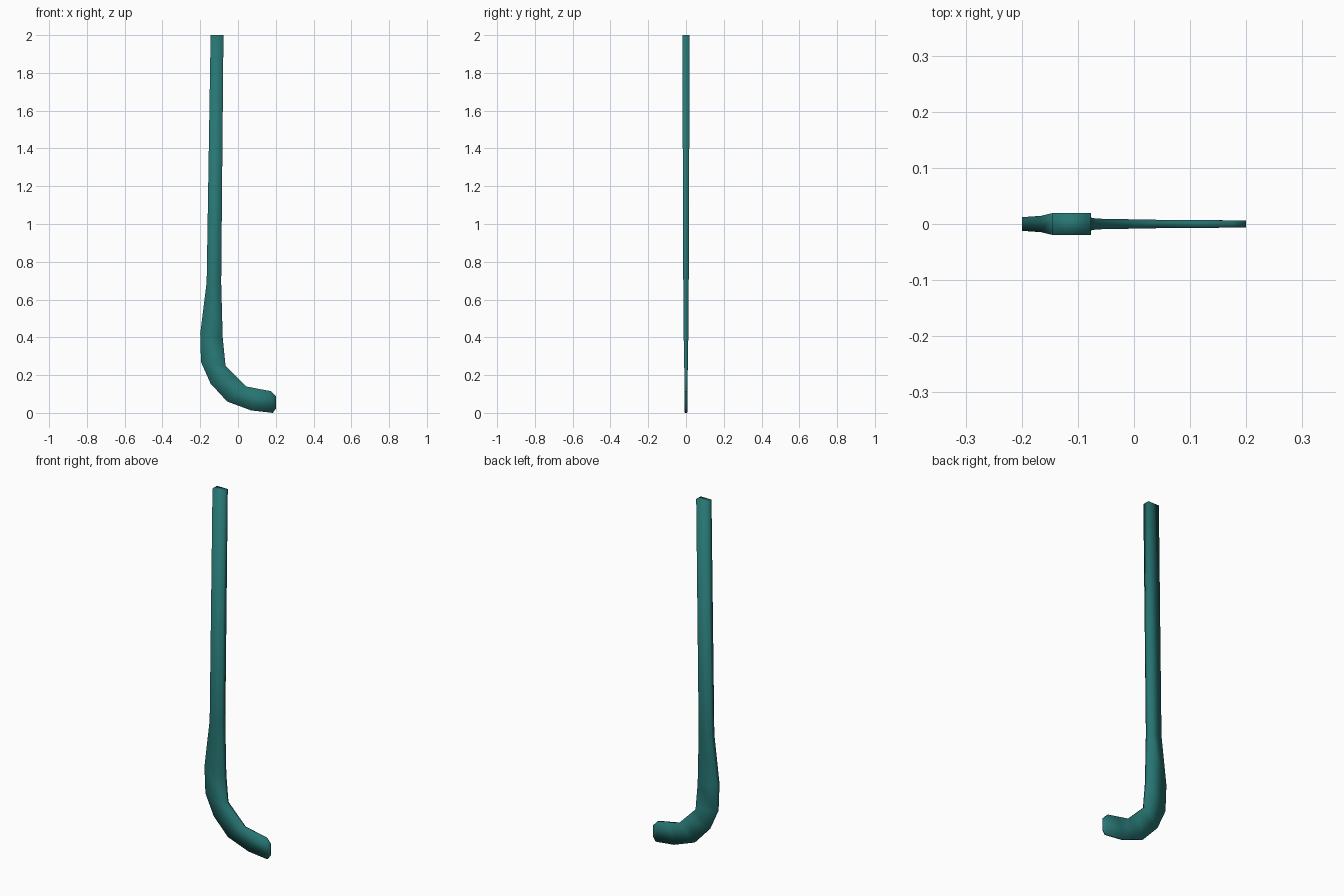
import bpy, bmesh

if "Cube" in bpy.data.objects:
    bpy.data.objects.remove(bpy.data.objects["Cube"])

# Stations along the stick: outer edge (x, z), inner edge (x, z), half thickness
stations = [
    ((-0.145, 2.00), (-0.077, 2.00), 0.0195),
    ((-0.166, 0.69), (-0.089, 0.69), 0.0145),
    ((-0.200, 0.42), (-0.081, 0.40), 0.0122),
    ((-0.196, 0.27), (-0.066, 0.25), 0.0095),
    ((-0.145, 0.155), (-0.012, 0.195), 0.0085),
    ((-0.057, 0.06), (0.043, 0.14), 0.0075),
    ((0.070, 0.013), (0.110, 0.127), 0.0070),
    ((0.185, 0.000), (0.175, 0.115), 0.0065),
    ((0.200, 0.022), (0.200, 0.088), 0.0060),
]

# Loft rectangular sections into a single shaft and blade
bm = bmesh.new()
rings = []
for (ox, oz), (ix, iz), t in stations:
    rings.append([bm.verts.new(p) for p in
                  ((ox, -t, oz), (ix, -t, iz), (ix, t, iz), (ox, t, oz))])
for a, b in zip(rings, rings[1:]):
    for i in range(4):
        j = (i + 1) % 4
        bm.faces.new((a[i], a[j], b[j], b[i]))
bm.faces.new(rings[0])
bm.faces.new(rings[-1][::-1])
bmesh.ops.recalc_face_normals(bm, faces=bm.faces[:])
for f in bm.faces:
    f.smooth = True

mesh = bpy.data.meshes.new("hockey_stick")
bm.to_mesh(mesh)
bm.free()
stick = bpy.data.objects.new("hockey_stick", mesh)
bpy.context.collection.objects.link(stick)

# Teal finish
mat = bpy.data.materials.new("teal")
mat.diffuse_color = (0.02, 0.18, 0.17, 1)
mat.use_nodes = True
mat.node_tree.nodes["Principled BSDF"].inputs["Base Color"].default_value = mat.diffuse_color
mesh.materials.append(mat)
